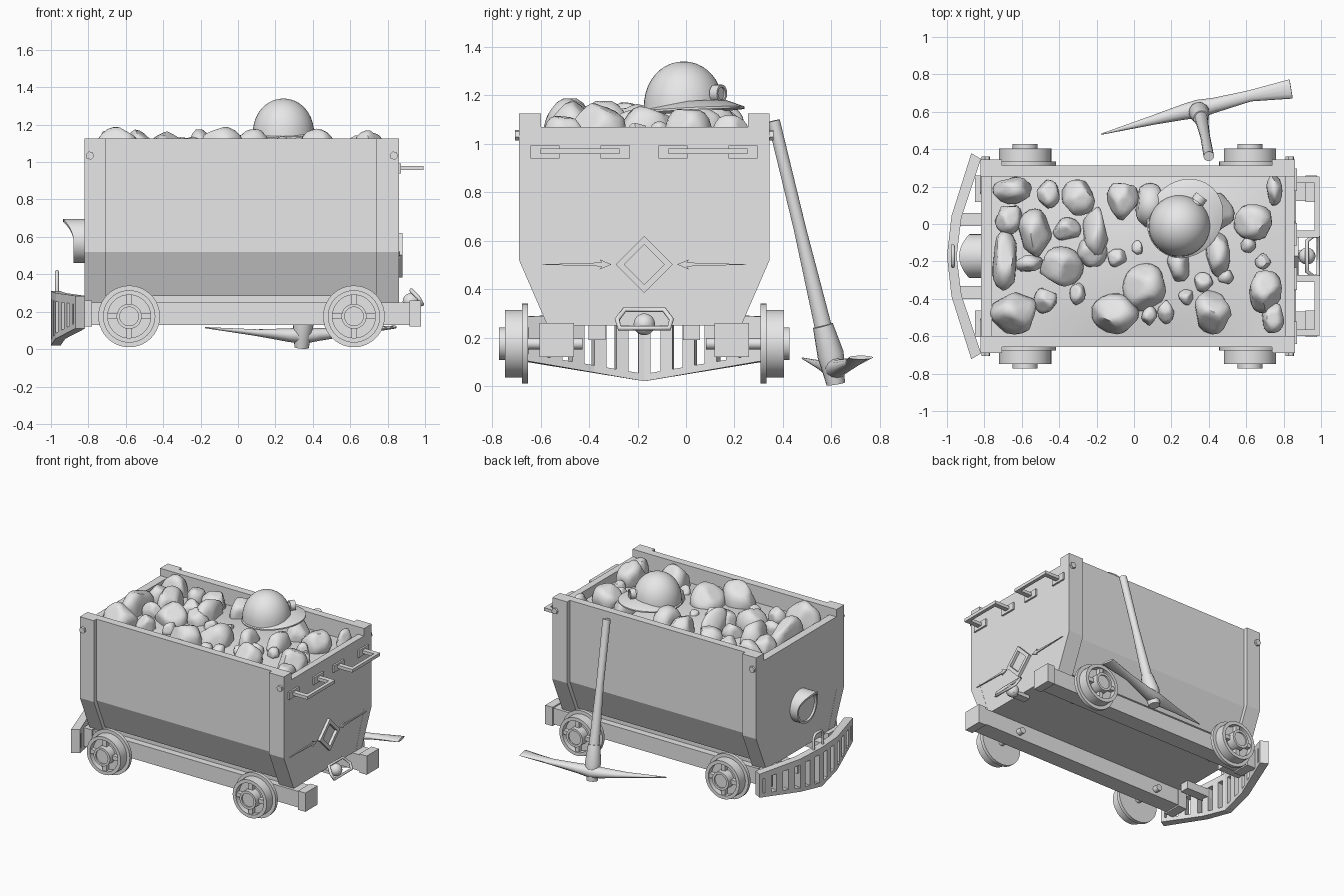
import bpy, bmesh, math, random
from mathutils import Vector

random.seed(7)
cube = bpy.data.objects.get("Cube")
if cube:
    bpy.data.objects.remove(cube, do_unlink=True)

stone_grey = bpy.data.materials.new("plain_grey")
stone_grey.use_nodes = True
GREY = (0.8, 0.8, 0.8, 1)
stone_grey.diffuse_color = GREY
stone_grey.node_tree.nodes["Principled BSDF"].inputs["Base Color"].default_value = GREY

MID = -0.172                 # centre line of the cart
LEFT, RIGHT = -0.82, 0.86    # ends of the cart body
SIDES = (-1, 1)
X, Y, Z = Vector((1, 0, 0)), Vector((0, 1, 0)), Vector((0, 0, 1))


def finish(name, bm, angle=30):
    bmesh.ops.recalc_face_normals(bm, faces=bm.faces)
    mesh = bpy.data.meshes.new(name)
    bm.to_mesh(mesh)
    bm.free()
    mesh.materials.append(stone_grey)
    mesh.polygons.foreach_set("use_smooth", [True] * len(mesh.polygons))
    mesh.set_sharp_from_angle(angle=math.radians(angle))
    ob = bpy.data.objects.new(name, mesh)
    bpy.context.collection.objects.link(ob)


def loft(name, rings, angle=30, closed=False):
    """Skin a list of equal point rings, capped unless closed."""
    bm = bmesh.new()
    loops = [[bm.verts.new(p) for p in ring] for ring in rings]
    pairs = list(zip(loops, loops[1:]))
    if closed:
        pairs.append((loops[-1], loops[0]))
    else:
        bm.faces.new(loops[0])
        bm.faces.new(loops[-1])
    for a, b in pairs:
        for i in range(len(a)):
            j = (i + 1) % len(a)
            bm.faces.new((a[i], a[j], b[j], b[i]))
    finish(name, bm, angle)


def box(name, xs, ys, zs):
    def ring(x):
        return [(x, ys[0], zs[0]), (x, ys[1], zs[0]), (x, ys[1], zs[1]), (x, ys[0], zs[1])]
    loft(name, [ring(x) for x in xs])


def prism(name, outline, x0, x1, side=1):
    """Extrude a (distance from centre line, height) outline along x."""
    loft(name, [[(x, MID + side * y, z) for y, z in outline] for x in (x0, x1)], 10)


def tube(name, path, sizes, seg=16):
    """Sweep an ellipse (half width, half height) along a path."""
    path = [Vector(p) for p in path]
    rings = []
    for i, (p, (w, h)) in enumerate(zip(path, sizes)):
        d = (path[min(i + 1, len(path) - 1)] - path[max(i - 1, 0)]).normalized()
        u = d.cross(Z).normalized()
        v = u.cross(d)
        turns = [math.tau * k / seg for k in range(seg)]
        rings.append([p + u * w * math.cos(t) + v * h * math.sin(t) for t in turns])
    loft(name, rings, 40)


def lathe(name, origin, axis, profile, seg=32):
    """Revolve (radius, height) pairs around an axis."""
    u = axis.orthogonal().normalized()
    v = axis.cross(u)
    turns = [math.tau * k / seg for k in range(seg)]
    loft(name, [[Vector(origin) + axis * h + (u * math.cos(t) + v * math.sin(t)) * r
                 for t in turns] for r, h in profile])


def wire(name, points, thick, cyclic=False):
    curve = bpy.data.curves.new(name, "CURVE")
    curve.dimensions = "3D"
    curve.bevel_depth = thick
    curve.bevel_resolution = 1
    curve.use_fill_caps = True
    spline = curve.splines.new("POLY")
    spline.points.add(len(points) - 1)
    for sp, p in zip(spline.points, points):
        sp.co = (*p, 1)
    spline.use_cyclic_u = cyclic
    curve.materials.append(stone_grey)
    ob = bpy.data.objects.new(name, curve)
    bpy.context.collection.objects.link(ob)


# Tub: side walls, corner posts, end walls, floor
wall = [(.485, 1.125), (.485, .52), (.385, .285), (.32, .285), (.427, .53), (.427, 1.125)]
post = [(.517, 1.125), (.517, .52), (.4, .25), (.33, .25), (.427, .53), (.427, 1.125)]
half_end = [(.51, 1.07), (.51, .52), (.395, .25)]
end = half_end + [(-y, z) for y, z in reversed(half_end)]
for s in SIDES:
    prism("side_wall", wall, LEFT + .05, RIGHT - .05, s)
    for x0, x1, bolt_x in ((LEFT, -.705, -.792), (.738, RIGHT, .833)):
        prism("corner_post", post, x0, x1, s)
        lathe("post_bolt", (bolt_x, MID, 1.035), Y * s, [(.023, .5), (.023, .533)], 6)
prism("end_wall_left", end, LEFT + .001, -.76)
prism("end_wall_right", end, .81, RIGHT - .001)
box("tub_floor", (LEFT + .03, RIGHT - .03), (MID - .37, MID + .37), (.25, .285))

# Chassis beams, buffers and guard arms
for s in SIDES:
    def across(a, b):
        return sorted((MID + s * a, MID + s * b))
    box("chassis_beam", (LEFT, .92), across(.295, .42), (.13, .25))
    box("buffer_block", (.917, .978), across(.29, .432), (.12, .26))
    box("rear_block", (-.85, LEFT + .04), across(.29, .432), (.12, .26))
    box("guard_arm", (-.96, -.75), across(.16, .23), (.19, .25))

# Wheels with rims, spokes and stub axles
wheel = [(.165, .48), (.165, .505), (.14, .505), (.14, .576), (.115, .576), (.115, .535),
         (.067, .535), (.067, .6), (.05, .6), (.05, .59)]
for x in (-.582, .62):
    for s in SIDES:
        hub = Vector((x, MID, .175))
        lathe("wheel", hub, Y * s, wheel, 40)
        lathe("stub_axle", hub, Y * s, [(.023, .255), (.023, .5)], 16)
        for d, w in ((X, Z), (Z, X)):
            for e in SIDES:
                rings = [[hub + d * e * r + w * a + Y * s * b
                          for a, b in ((-.015, .53), (.015, .53), (.015, .567), (-.015, .567))]
                         for r in (.06, .118)]
                loft("wheel_spoke", rings)


# Curved slatted guard
def guard(name, t0, t1, low, high, steps):
    rings = []
    for k in range(steps + 1):
        t = t0 + (t1 - t0) * k / steps
        x = -1 + max(.062 * abs(t), .024 + .174 * (abs(t) - .39))
        a, b = low(abs(t)), high(abs(t))
        y, y_in = MID + .55 * t, MID + .52 * t
        rings.append([(x, y, a), (x + .052, y_in, a), (x + .052, y_in, b), (x, y, b)])
    loft(name, rings, 10)


def bottom(t):
    return .02 + .09 * t


def top(t):
    return .31 - .025 * t


guard("guard_bottom_rail", -1, 1, bottom, lambda t: bottom(t) + .03, 10)
guard("guard_top_rail", -1, 1, lambda t: top(t) - .045, top, 10)
for i in range(-5, 6):
    t = i * .096 / .55
    guard("guard_slat", t - .048, t + .048, bottom, top, 2)
for s in SIDES:
    guard("guard_end_slat", s * .95, s, bottom, top, 1)
wire("guard_loop", [(-.968, MID + y, z) for y, z in
                    ((-.055, .29), (-.055, .39), (-.035, .415), (.035, .415), (.055, .39), (.055, .29))], .01)


# Hooded spout on the left end wall
def spout_ring(r, x, hood):
    turns = [math.tau * k / 32 for k in range(32)]
    return [(x - hood * max(0, math.sin(t)) ** 2, MID + r * math.cos(t), .578 + r * math.sin(t))
            for t in turns]


loft("hooded_spout", [spout_ring(.118, LEFT + .02, 0), spout_ring(.118, -.88, .055),
                      spout_ring(.103, -.88, .055), spout_ring(.103, -.865, 0)])

# Grab handles on the right end wall
for y in (-.437, .091):
    for s in SIDES:
        hy = y + s * .145
        box("handle_bracket", (RIGHT - .01, .872), (hy - .06, hy + .06), (.94, .993))
        box("handle_arm", (RIGHT, .99), (hy - .018, hy + .018), (.957, .98))
    box("handle_bar", (.966, .992), (y - .163, y + .163), (.957, .98))

# Diamond frame and arrow plates
diamond = [[(x, MID + r * a, .502 + r * b) for x, r in
            ((RIGHT - .01, .118), (.88, .118), (.88, .083), (RIGHT - .01, .083))]
           for a, b in ((1, 0), (0, 1), (-1, 0), (0, -1))]
loft("diamond_frame", diamond, closed=True)
arrow = [(.135, .502), (.185, .523), (.175, .51), (.45, .502), (.175, .494), (.185, .481)]
for s in SIDES:
    prism("arrow_plate", arrow, RIGHT - .002, RIGHT + .007, s)

# Coupling
box("coupling_bar", (.8, .94), (MID - .03, MID + .03), (.225, .25))
arc = [math.pi * k / 10 for k in range(11)]
lathe("coupling_ball", (.925, MID, .255), Z,
      [(max(.045 * math.sin(a), .001), -.045 * math.cos(a)) for a in arc], 20)
link = [(.925, .082, .315), (.965, .112, .275), (.985, .102, .238)]
wire("coupling_link", [(x, MID + y, z) for x, y, z in link]
     + [(x, MID - y, z) for x, y, z in reversed(link)], .011, True)

# Rubble bed, slightly mounded
bm = bmesh.new()
bmesh.ops.create_grid(bm, x_segments=12, y_segments=8, size=1)
for v in bm.verts:
    mound = (1 - v.co.x ** 2) * (1 - v.co.y ** 2)
    v.co = (.025 + v.co.x * .79, MID + v.co.y * .43, 1.0 + .05 * mound)
finish("rubble_bed", bm)

# Rocks: x, y and half sizes in hundredths
rocks = [(-65, 18, 10, 7), (-46, 16, 6, 7), (-30, 14, 9, 9), (-6, 13, 8, 10), (-67, 3, 7, 8),
         (-53, -5, 9, 12), (-36, -3, 7, 6), (-21, -5, 7, 14), (-69, -20, 7, 15), (-39, -23, 11, 10),
         (-56, -21, 7, 5), (-23, -15, 8, 8), (-9, -18, 5, 5), (2, -13, 3, 4), (-64, -47, 12, 11),
         (-47, -41, 6, 7), (-30, -37, 4, 6), (-9, -48, 13, 10), (6, -34, 11, 12), (8, -49, 4, 5),
         (17, -47, 4, 6), (24, -22, 6, 9), (37, -31, 5, 5), (28, -39, 4, 4), (42, -47, 10, 11),
         (45, -16, 6, 12), (61, -11, 4, 4), (64, 1, 10, 9), (75, 18, 4, 8), (70, -36, 9, 11),
         (74, -50, 6, 8), (49, -28, 4, 4), (9, 10, 9, 11), (46, 6, 7, 10), (69, -20, 4, 4)]
for x, y, rx, ry in rocks:
    bm = bmesh.new()
    bmesh.ops.create_icosphere(bm, subdivisions=3, radius=1.1)
    for _ in range(13):
        n = Vector([random.gauss(0, 1) for _ in range(3)]).normalized()
        d = random.uniform(.8, .98)
        for v in bm.verts:
            v.co -= n * max(0, v.co.dot(n) - d)
    rz = .6 * (rx + ry)
    for v in bm.verts:
        v.co = Vector((x + v.co.x * rx, y + v.co.y * ry, 104 + v.co.z * rz)) / 100
    finish("rock", bm, 50)

# Helmet: dome, brim and lamp
aim = Vector((.6, .8, 0))
side = Vector((-.8, .6, 0))
crown = Vector((.243, -.01, 1.14))
arc = [math.pi / 2 * k / 10 for k in range(11)]
lathe("helmet_dome", crown, Z, [(max(.165 * math.cos(a), .001), .2 * math.sin(a) ** .9) for a in arc], 40)
rings = []
for r, h in ((.7, .01), (1, -.005), (1, .004), (.7, .03)):
    turns = [math.tau * k / 40 for k in range(40)]
    rings.append([crown + aim * (.05 * r + .22 * r * math.cos(t)) + side * .195 * r * math.sin(t)
                  + Z * (h + .012 * math.cos(t)) for t in turns])
loft("helmet_brim", rings)
lathe("helmet_lamp", crown + Z * .068, aim,
      [(.025, .13), (.025, .16), (.036, .16), (.036, .198), (.026, .198), (.026, .19)], 20)

# Pickaxe leaning on the back wall
tube("pick_handle", [(.4, .362, 1.095), (.38, .47, .65), (.36, .565, .25)],
     [(.028, .026), (.026, .026), (.036, .036)])
tube("pick_socket", [(.36, .565, .25), (.348, .597, .13), (.344, .608, .07), (.34, .618, .008)],
     [(.042, .042), (.055, .055), (.047, .047), (.038, .038)])
tube("pick_head", [(-.175, .48, .115), (.1, .555, .088), (.27, .6, .075), (.345, .615, .072),
                   (.43, .635, .078), (.62, .685, .095), (.84, .722, .118)],
     [(.003, .003), (.025, .018), (.042, .036), (.05, .045), (.04, .034), (.03, .02), (.052, .008)], 12)
